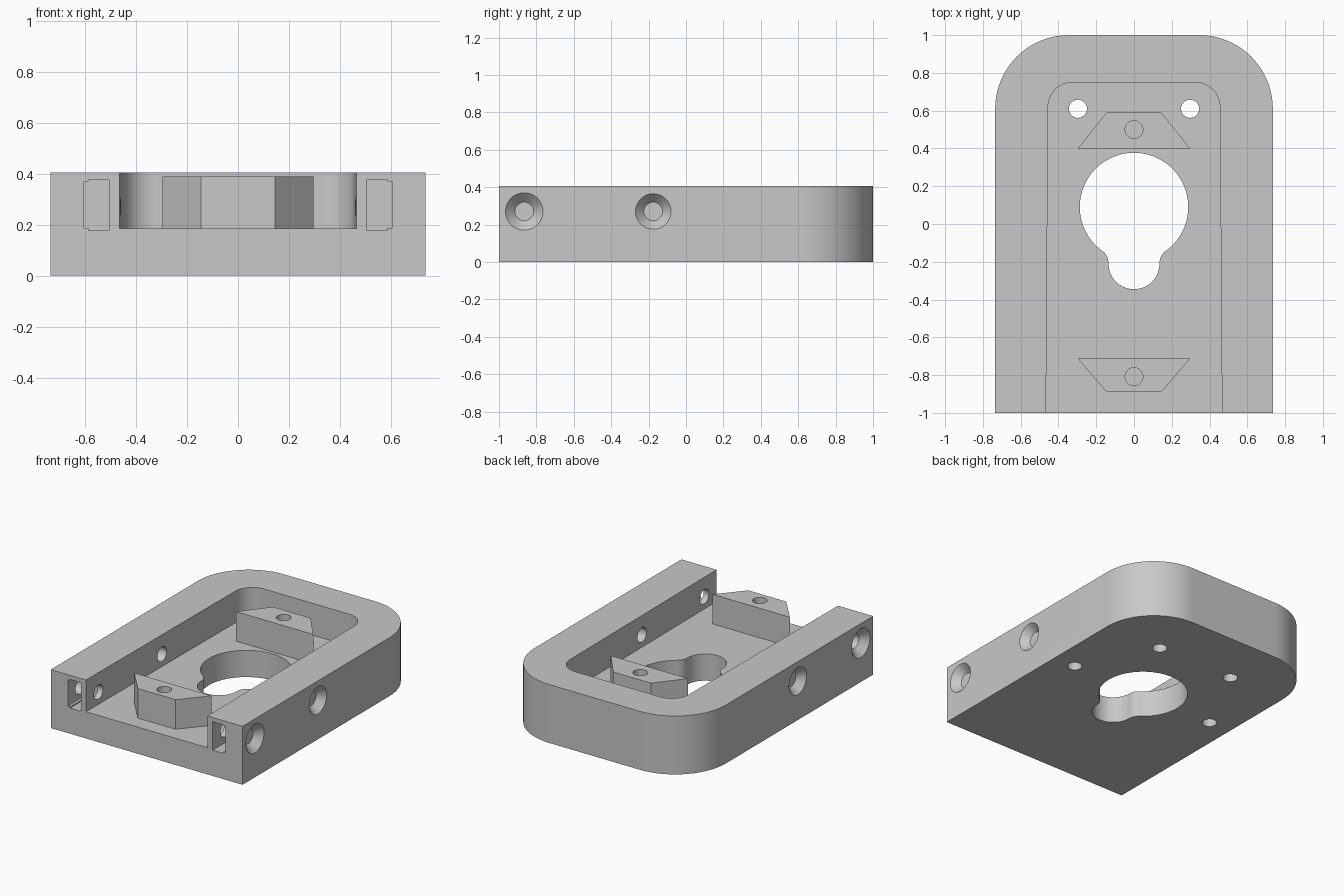
import bpy, bmesh
from math import pi, cos, sin, sqrt, atan2
from mathutils import Matrix, Vector

cube = bpy.data.objects.get("Cube")
if cube:
    bpy.data.objects.remove(cube, do_unlink=True)

grey = bpy.data.materials.new("plain grey")
grey.use_nodes = True
colour = (0.58, 0.58, 0.58, 1)
grey.diffuse_color = colour
grey.node_tree.nodes["Principled BSDF"].inputs["Base Color"].default_value = colour

HALF_W, TOP, FLOOR = 0.735, 0.405, 0.185


def finish(name, bm):
    bmesh.ops.recalc_face_normals(bm, faces=bm.faces)
    mesh = bpy.data.meshes.new(name)
    bm.to_mesh(mesh)
    bm.free()
    mesh.materials.append(grey)
    obj = bpy.data.objects.new(name, mesh)
    bpy.context.collection.objects.link(obj)
    return obj


def prism(name, outline, z0, z1):
    bm = bmesh.new()
    face = bm.faces.new([bm.verts.new((x, y, z0)) for x, y in outline])
    out = bmesh.ops.extrude_face_region(bm, geom=[face])
    tops = [v for v in out["geom"] if isinstance(v, bmesh.types.BMVert)]
    bmesh.ops.translate(bm, verts=tops, vec=(0, 0, z1 - z0))
    return finish(name, bm)


def box(name, lo, hi):
    outline = [(lo[0], lo[1]), (hi[0], lo[1]), (hi[0], hi[1]), (lo[0], hi[1])]
    return prism(name, outline, lo[2], hi[2])


def cone(name, start, end, r1, r2):
    """Round cutter running from start to end."""
    a, b = Vector(start), Vector(end)
    turn = (b - a).to_track_quat("Z", "Y").to_matrix().to_4x4()
    bm = bmesh.new()
    bmesh.ops.create_cone(bm, cap_ends=True, segments=48, radius1=r1, radius2=r2,
                          depth=(b - a).length,
                          matrix=Matrix.Translation((a + b) / 2) @ turn)
    return finish(name, bm)


def cut(target, cutter):
    mod = target.modifiers.new("cut", "BOOLEAN")
    mod.operation, mod.solver, mod.object = "DIFFERENCE", "EXACT", cutter
    bpy.context.view_layer.objects.active = target
    bpy.ops.object.modifier_apply(modifier=mod.name)
    bpy.data.objects.remove(cutter, do_unlink=True)


def smooth(obj):
    bpy.ops.object.select_all(action="DESELECT")
    obj.select_set(True)
    bpy.context.view_layer.objects.active = obj
    bpy.ops.object.shade_smooth_by_angle()
    obj.modifiers.new("even shading", "WEIGHTED_NORMAL").keep_sharp = True


def arc(cx, cy, r, a0, a1, n=20):
    steps = [a0 + (a1 - a0) * i / n for i in range(n + 1)]
    return [(cx + r * cos(a), cy + r * sin(a)) for a in steps]


def arch(back_w, front_w, front, back, r):
    """Square-fronted outline with two rounded back corners."""
    return ([(-front_w, front), (front_w, front)]
            + arc(back_w - r, back - r, r, 0, pi / 2)
            + arc(r - back_w, back - r, r, pi / 2, pi))


def keyhole(big_y, big_r, small_y, small_r, fillet):
    """Large and small circle joined by tangent fillets."""
    gap, ra, rb = big_y - small_y, big_r + fillet, small_r + fillet
    down = (ra ** 2 - rb ** 2 + gap ** 2) / (2 * gap)
    fx, fy = sqrt(ra ** 2 - down ** 2), big_y - down
    to_big, to_small = atan2(big_y - fy, -fx), atan2(small_y - fy, -fx) % (2 * pi)
    right = (arc(0, small_y, small_r, -pi / 2, to_small - pi, 16)
             + arc(fx, fy, fillet, to_small, to_big, 10)[1:]
             + arc(0, big_y, big_r, to_big - pi, pi / 2, 40)[1:])
    return right + [(-x, y) for x, y in right[-2:0:-1]]


# Main body with open-fronted pocket
body = prism("body", arch(HALF_W, HALF_W, -1, 1, 0.39), 0, TOP)
cut(body, prism("pocket", arch(0.455, 0.466, -1.01, 0.75, 0.13), FLOOR, TOP + 0.1))
cut(body, prism("keyhole", keyhole(0.09, 0.287, -0.21, 0.135, 0.08), -0.1, 0.3))

for s in (-1, 1):
    # Floor holes and blind holes under the side walls
    cut(body, cone("floor_hole", (s * 0.297, 0.61, -0.1), (s * 0.297, 0.61, 0.3), 0.048, 0.048))
    cut(body, cone("under_hole", (s * 0.567, 0.08, -0.1), (s * 0.567, 0.08, 0.2), 0.047, 0.047))
    # Stepped nut slot opening at the front
    for x0, x1, z0, z1 in ((0.505, 0.587, 0.178, 0.376), (0.58, 0.605, 0.187, 0.37)):
        lo, hi = sorted((s * x0, s * x1))
        cut(body, box("nut_slot", (lo, -1.05, z0), (hi, -0.77, z1)))
    # Countersunk side screw holes
    for y, r in ((-0.865, 0.1), (-0.175, 0.094)):
        cut(body, cone("screw_hole", (s * 0.42, y, 0.27), (s * 0.8, y, 0.27), 0.05, 0.05))
        cut(body, cone("countersink", (s * (HALF_W + 0.01), y, 0.27),
                       (s * (HALF_W - 0.05), y, 0.27), r + 0.01, 0.05))
smooth(body)

# Wedge-shaped mounting blocks, each with a blind hole
for name, wide, narrow, hole in (("back_block", 0.4, 0.59, 0.5),
                                 ("front_block", -0.713, -0.89, -0.808)):
    outline = [(-0.297, wide), (0.297, wide), (0.145, narrow), (-0.145, narrow)]
    block = prism(name, outline, FLOOR - 0.005, 0.39)
    cut(block, cone("block_hole", (0, hole, 0.22), (0, hole, 0.5), 0.047, 0.047))
    smooth(block)
